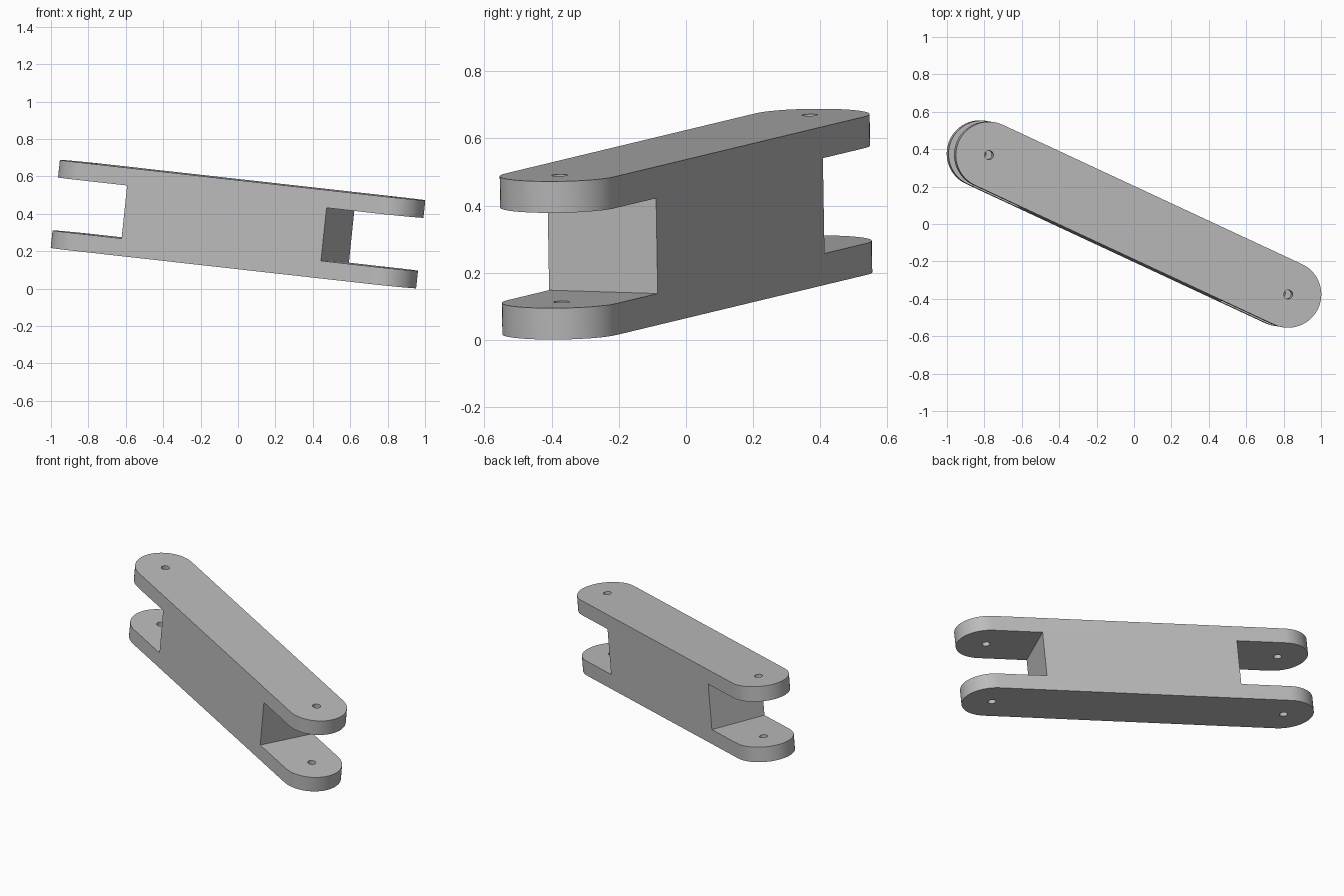
import bpy
import bmesh
import math
from mathutils import Matrix, Vector

if "Cube" in bpy.data.objects:
    bpy.data.objects.remove(bpy.data.objects["Cube"], do_unlink=True)

# Link dimensions
HALF_SPAN = 0.887    # centre to pivot
RADIUS = 0.178       # rounded ends
HEIGHT = 0.473
PLATE = 0.094        # fork plate thickness
WEB_END = 0.591      # centre to slot floor
HOLE = 0.024
ARC_STEPS = 32

grey = bpy.data.materials.new("plain_grey")
grey.use_nodes = True
colour = (0.5, 0.5, 0.5, 1)
grey.diffuse_color = colour
grey.node_tree.nodes["Principled BSDF"].inputs["Base Color"].default_value = colour


def prism(name, outline, height):
    """Extrude a flat outline into a solid centred on its mid plane."""
    bm = bmesh.new()
    face = bm.faces.new([bm.verts.new((x, y, -height / 2)) for x, y in outline])
    top = bmesh.ops.extrude_face_region(bm, geom=[face])["geom"]
    verts = [v for v in top if isinstance(v, bmesh.types.BMVert)]
    bmesh.ops.translate(bm, verts=verts, vec=(0, 0, height))
    bmesh.ops.recalc_face_normals(bm, faces=bm.faces)
    mesh = bpy.data.meshes.new(name)
    bm.to_mesh(mesh)
    bm.free()
    mesh.materials.append(grey)
    obj = bpy.data.objects.new(name, mesh)
    bpy.context.collection.objects.link(obj)
    return obj


def arc(cx, radius, start, sweep, steps):
    return [(cx + radius * math.cos(start + sweep * i / steps),
             radius * math.sin(start + sweep * i / steps)) for i in range(steps + 1)]


def cut(target, cutter):
    """Subtract the cutter from the target and discard it."""
    cutter.hide_render = True
    mod = target.modifiers.new("cut", 'BOOLEAN')
    mod.operation = 'DIFFERENCE'
    mod.solver = 'EXACT'
    mod.object = cutter
    bpy.context.view_layer.objects.active = target
    bpy.ops.object.modifier_apply(modifier=mod.name)
    bpy.data.objects.remove(cutter, do_unlink=True)


# Long body with rounded ends
outline = (arc(HALF_SPAN, RADIUS, -math.pi / 2, math.pi, ARC_STEPS)
           + arc(-HALF_SPAN, RADIUS, math.pi / 2, math.pi, ARC_STEPS))
link = prism("link_arm", outline, HEIGHT)

# Fork slot and pivot holes at each end
for side in (-1, 1):
    inner, outer = side * WEB_END, side * 1.3
    slot = prism("slot_cutter", [(inner, -0.3), (outer, -0.3), (outer, 0.3), (inner, 0.3)],
                 HEIGHT - 2 * PLATE)
    cut(link, slot)
    hole = prism("hole_cutter", arc(side * HALF_SPAN, HOLE, 0, math.tau, 24)[:-1], 1)
    cut(link, hole)

# Smooth rounded walls, crisp edges
bpy.ops.object.select_all(action='DESELECT')
link.select_set(True)
bpy.context.view_layer.objects.active = link
bpy.ops.object.shade_smooth_by_angle(angle=math.radians(30))

# Tilted placement
up = Vector((0.104, -0.017, 1)).normalized()
along = Vector((1.6, -0.745, 0))
along.z = -(along.x * up.x + along.y * up.y) / up.z
along.normalize()
across = up.cross(along)
pose = Matrix((along, across, up)).transposed().to_4x4()
link.matrix_world = Matrix.Translation((0, 0, 0.345)) @ pose
